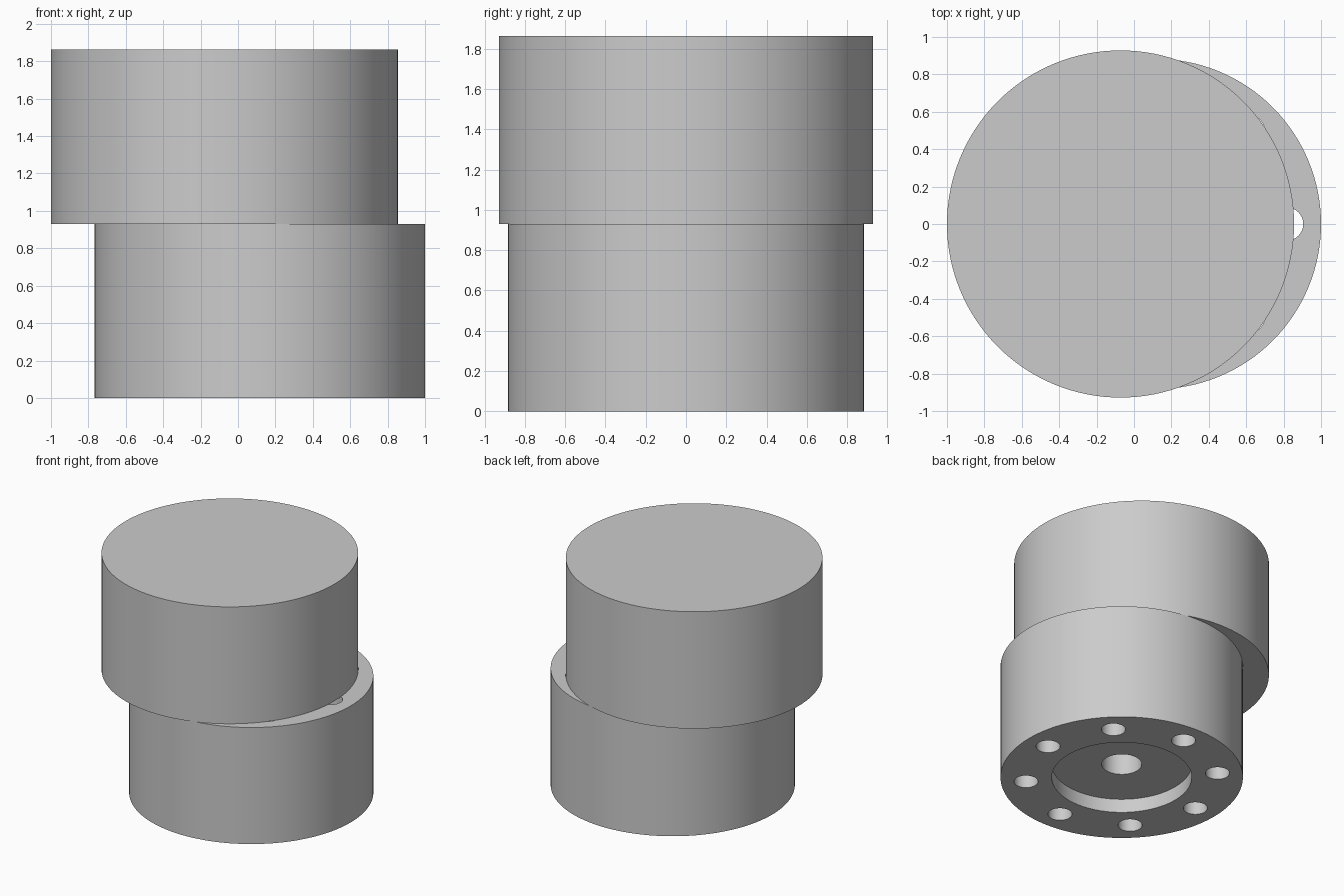
import bpy
from math import cos, sin, pi, radians

if "Cube" in bpy.data.objects:
    bpy.data.objects.remove(bpy.data.objects["Cube"], do_unlink=True)

SPLIT, TOP = 0.93, 1.863
LOWER_X, UPPER_X = 0.117, -0.072

grey = bpy.data.materials.new("plain grey")
grey.use_nodes = True
grey.diffuse_color = (0.6, 0.6, 0.6, 1)
grey.node_tree.nodes["Principled BSDF"].inputs["Base Color"].default_value = (0.6, 0.6, 0.6, 1)


def cylinder(name, x, y, radius, z0, z1, sides):
    bpy.ops.mesh.primitive_cylinder_add(vertices=sides, radius=radius, depth=z1 - z0,
                                        location=(x, y, (z0 + z1) / 2))
    obj = bpy.context.object
    obj.name = name
    obj.data.materials.append(grey)
    return obj


def drill(body, cutter):
    mod = body.modifiers.new("drill", "BOOLEAN")
    mod.operation = "DIFFERENCE"
    mod.solver = "EXACT"
    mod.object = cutter
    bpy.context.view_layer.objects.active = body
    bpy.ops.object.modifier_apply(modifier=mod.name)
    bpy.data.objects.remove(cutter, do_unlink=True)


def smooth(obj):
    bpy.ops.object.select_all(action="DESELECT")
    obj.select_set(True)
    bpy.context.view_layer.objects.active = obj
    bpy.ops.object.shade_smooth_by_angle(angle=radians(30))


# Lower drum with a shallow recess, a central bore and a ring of bolt holes
lower = cylinder("lower_drum", LOWER_X, 0, 0.883, 0, SPLIT, 128)
drill(lower, cylinder("recess_cutter", LOWER_X, 0, 0.51, -0.1, 0.11, 96))
drill(lower, cylinder("bore_cutter", LOWER_X, 0, 0.146, -0.1, SPLIT + 0.1, 48))
for i in range(8):
    a = i * pi / 4
    drill(lower, cylinder("bolt_hole_cutter", LOWER_X + 0.70 * cos(a), 0.70 * sin(a),
                          0.088, -0.1, SPLIT + 0.1, 32))
smooth(lower)

# Solid upper drum, offset to one side
upper = cylinder("upper_drum", UPPER_X, 0, 0.928, SPLIT, TOP, 128)
smooth(upper)
